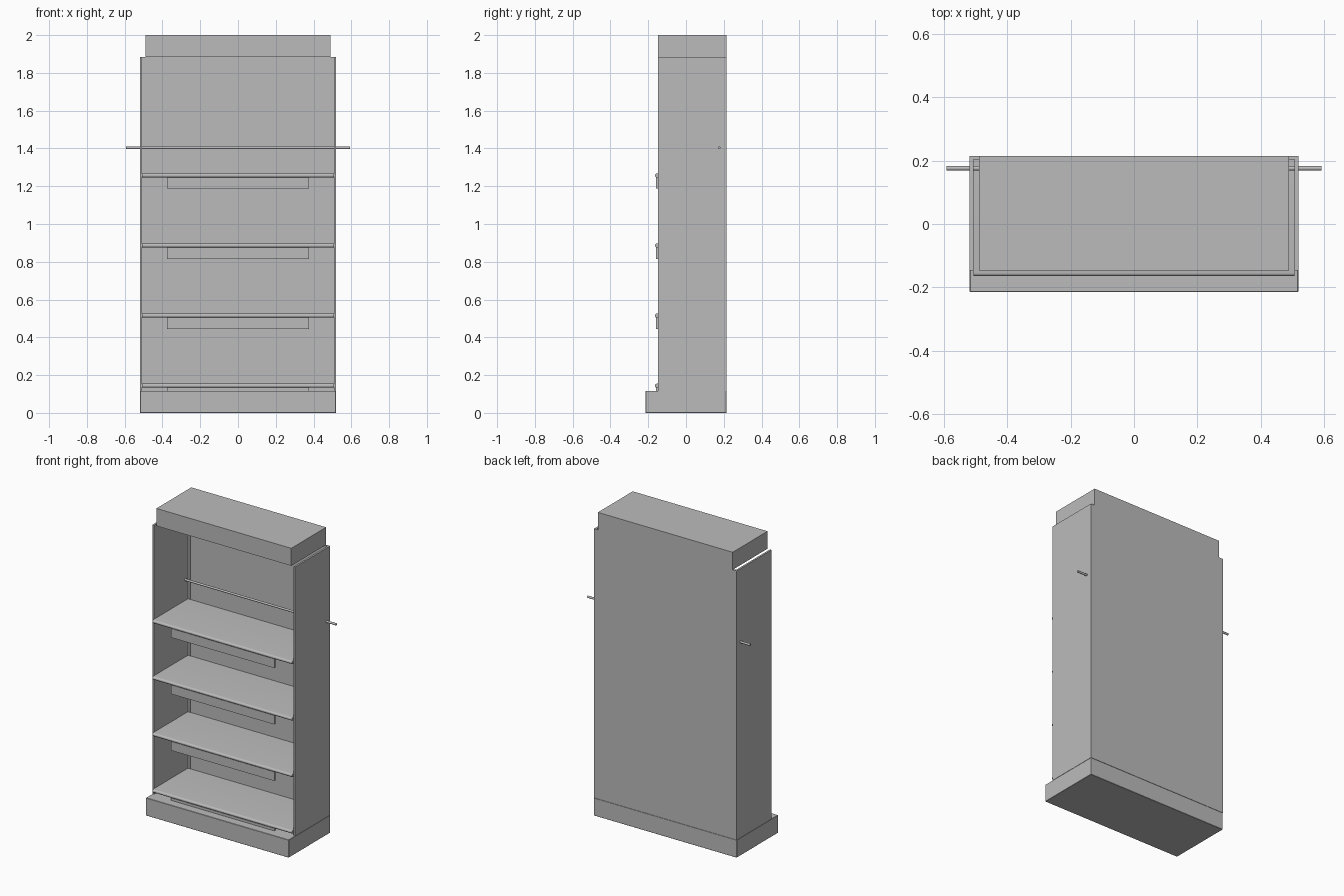
import bpy, bmesh, math

if "Cube" in bpy.data.objects:
    bpy.data.objects.remove(bpy.data.objects["Cube"])

grey = bpy.data.materials.new("warm grey")
grey.diffuse_color = (0.5, 0.5, 0.5, 1)
grey.use_nodes = True
grey.node_tree.nodes["Principled BSDF"].inputs["Base Color"].default_value = grey.diffuse_color


def finish(name, bm):
    bmesh.ops.recalc_face_normals(bm, faces=bm.faces)
    me = bpy.data.meshes.new(name)
    bm.to_mesh(me)
    bm.free()
    me.materials.append(grey)
    ob = bpy.data.objects.new(name, me)
    bpy.context.collection.objects.link(ob)
    return ob


def box(name, x, y, z, bevel=0):
    """Box from (min, max) ranges, with an optional small edge bevel."""
    bm = bmesh.new()
    bmesh.ops.create_cube(bm, size=1)
    for v in bm.verts:
        v.co = [r[0] if c < 0 else r[1] for c, r in zip(v.co, (x, y, z))]
    if bevel:
        bmesh.ops.bevel(bm, geom=bm.edges[:], offset=bevel, segments=1, affect='EDGES')
    return finish(name, bm)


def extrude_x(name, profile, half):
    """Extrude a (y, z) outline along x, symmetric about x = 0."""
    bm = bmesh.new()
    face = bm.faces.new([bm.verts.new((-half, y, z)) for y, z in profile])
    new = bmesh.ops.extrude_face_region(bm, geom=[face])["geom"]
    verts = [g for g in new if isinstance(g, bmesh.types.BMVert)]
    bmesh.ops.translate(bm, verts=verts, vec=(2 * half, 0, 0))
    ob = finish(name, bm)
    ob.data.shade_smooth()
    ob.data.set_sharp_from_angle(angle=math.radians(40))
    return ob


BACK, FRONT, TOP, PLINTH = 0.215, -0.147, 1.885, 0.117

# Plinth and header
box("plinth", (-0.519, 0.519), (-0.215, BACK), (0, PLINTH), 0.002)
box("header", (-0.49, 0.49), (FRONT, BACK), (TOP, 2.0))

# Back board with corner strips, and side panels
box("back_board", (-0.49, 0.49), (0.207, BACK), (PLINTH, TOP))
for side, s in (("left", -1), ("right", 1)):
    box(side + "_back_strip", sorted((s * 0.49, s * 0.507)), (0.204, BACK), (PLINTH, TOP))
    box(side + "_panel", sorted((s * 0.507, s * 0.519)), (FRONT, BACK), (PLINTH, TOP))

# Shelves with rounded front lip, and a label rail under each
for i in range(4):
    z = 0.144 + i * 0.371
    r = 0.0105
    nose = [(-0.1545 - r * math.sin(a), z + r * math.cos(a))
            for a in (math.pi * k / 12 for k in range(13))]
    extrude_x(f"shelf_{i + 1}", [(0.205, z + r)] + nose + [(0.205, z - r)], 0.507)
    box(f"label_rail_{i + 1}", (-0.375, 0.375), (-0.159, -0.147), (z - 0.07, z - r))

# Hanging rod passing through both sides
rod = [(0.176 + 0.007 * math.cos(a), 1.404 + 0.007 * math.sin(a))
       for a in (math.tau * k / 16 for k in range(16))]
extrude_x("hanging_rod", rod, 0.592)
